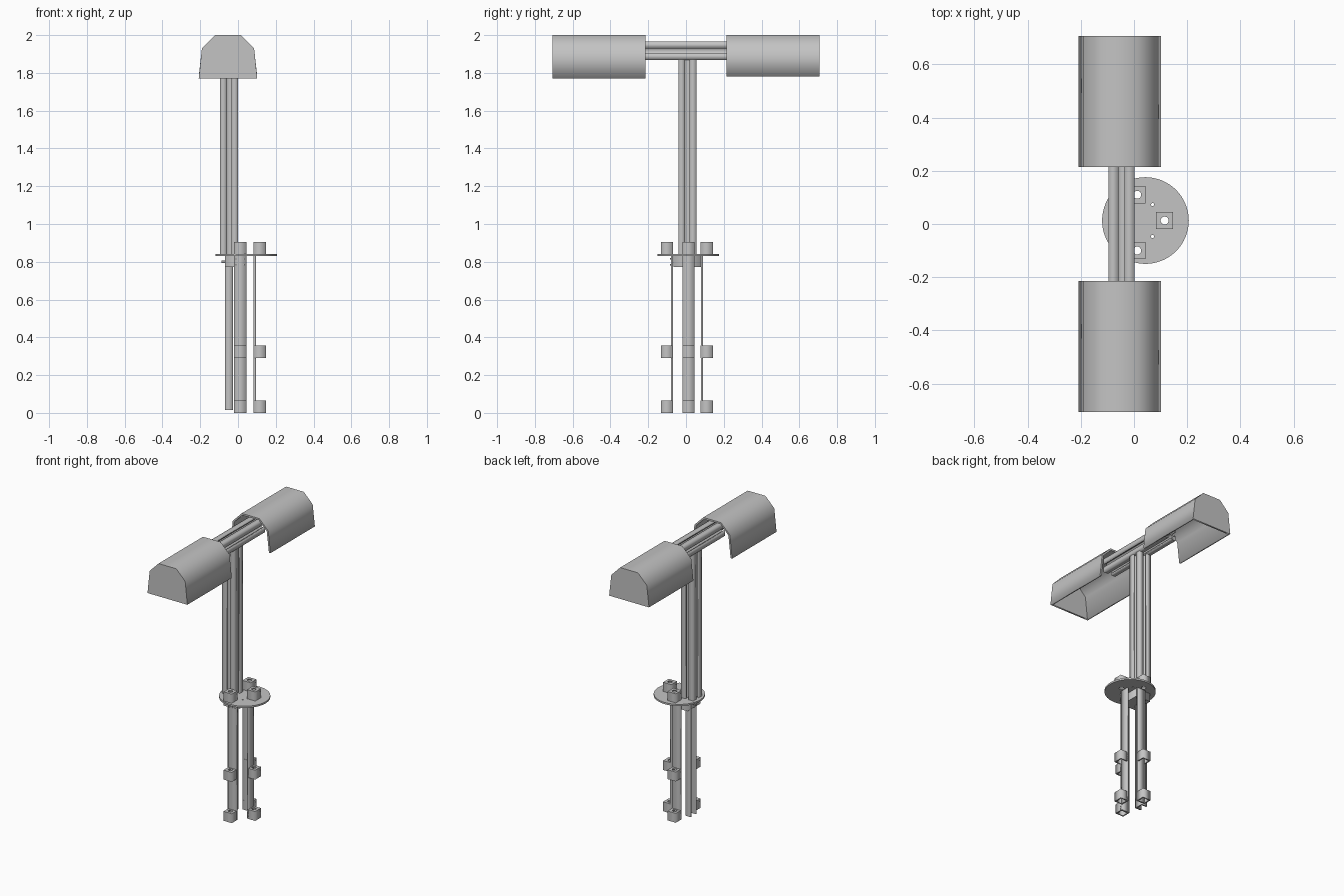
import bpy
from math import pi, sin, cos

if "Cube" in bpy.data.objects:
    bpy.data.objects.remove(bpy.data.objects["Cube"])

grey = bpy.data.materials.new("light grey metal")
grey.use_nodes = True
grey.diffuse_color = (0.55, 0.55, 0.55, 1)
grey.node_tree.nodes["Principled BSDF"].inputs["Base Color"].default_value = grey.diffuse_color


def rect(x0, x1, y0, y1):
    return [(x0, y0), (x1, y0), (x1, y1), (x0, y1)]


def square(x, y, half):
    return rect(x - half, x + half, y - half, y + half)


def circle(x, y, r, n=24):
    return [(x + r * cos(2 * pi * i / n), y + r * sin(2 * pi * i / n)) for i in range(n)]


def prism(name, loops, a, b, along_y=False):
    """Extrude closed outlines (inner ones become holes) from a to b along z or y."""
    curve = bpy.data.curves.new(name, "CURVE")
    curve.dimensions = "2D"
    curve.fill_mode = "BOTH"
    curve.extrude = (b - a) / 2
    for loop in loops:
        spline = curve.splines.new("POLY")
        spline.points.add(len(loop) - 1)
        for p, (x, y) in zip(spline.points, loop):
            p.co = (x, y, 0, 1)
        spline.use_cyclic_u = True
    ob = bpy.data.objects.new(name, curve)
    bpy.context.collection.objects.link(ob)
    mid = (a + b) / 2
    if along_y:
        ob.rotation_euler.x = pi / 2
        ob.location.y = mid
    else:
        ob.location.z = mid
    curve.materials.append(grey)
    bpy.ops.object.select_all(action="DESELECT")
    ob.select_set(True)
    bpy.context.view_layer.objects.active = ob
    bpy.ops.object.convert(target="MESH")
    return bpy.context.object


def slotted(cx, cy, h=0.048):
    """Square rail section with a T slot in every side."""
    side = [(-h, -h), (-0.012, -h), (-0.012, -h + 0.01), (-0.026, -h + 0.01),
            (-0.012, -0.018), (0.012, -0.018), (0.026, -h + 0.01),
            (0.012, -h + 0.01), (0.012, -h)]
    pts = []
    for _ in range(4):
        pts += [(cx + x, cy + y) for x, y in side]
        side = [(-y, x) for x, y in side]
    return pts


# Upright post and cross beam
prism("upright_post", [slotted(-0.047, 0.007)], 0.84, 1.87)
prism("cross_beam", [slotted(-0.047, 1.917)], -0.3, 0.3, True)


# Lamp hoods, open below and at the inner end
def hood_outline(bottom, t):
    half = [(0.155 - t, bottom), (0.138 - t, 1.93 - t * 0.4), (0.069 - t * 0.4, 2.0 - t)]
    right = [(-0.053 + x, z) for x, z in half]
    left = [(-0.053 - x, z) for x, z in reversed(half)]
    return right + left


for name, bottom, inner, outer in (("front", 1.77, -0.215, -0.708), ("back", 1.78, 0.215, 0.708)):
    shell = hood_outline(bottom, 0) + hood_outline(bottom, 0.012)[::-1]
    prism(name + "_hood", [shell], min(inner, outer), max(inner, outer), True)
    cap = outer - 0.012 if outer > 0 else outer + 0.012
    prism(name + "_hood_end", [hood_outline(bottom, 0.001)],
          min(cap, outer), max(cap, outer), True)

# Round deck with through holes
sockets = {"left": (0.115, 0.013), "back": (0.012, 0.11), "front": (0.012, -0.1)}
holes = [circle(x, y, 0.015) for x, y in sockets.values()]
holes += [circle(0.07, y, 0.006, 12) for y in (-0.047, 0.073)]
prism("round_deck", [circle(0.043, 0.013, 0.163, 64)] + holes, 0.83, 0.842)

# Hollow sockets on three sides, at three heights
for side, (x, y) in sockets.items():
    for level, z in (("lower", 0.0), ("middle", 0.29), ("upper", 0.84)):
        name = side + "_" + level + "_socket"
        prism(name, [square(x, y, 0.032), square(x, y, 0.024)], z, z + 0.058)
        prism(name + "_top", [square(x, y, 0.032), circle(x, y, 0.015)], z + 0.058, z + 0.066)

# Flat legs carrying the sockets
prism("left_leg", [rect(0.083, 0.094, -0.019, 0.045)], 0, 0.83)
prism("back_leg", [rect(-0.02, 0.044, 0.079, 0.089)], 0, 0.83)
prism("front_leg", [rect(-0.02, 0.044, -0.08, -0.069)], 0, 0.83)

# Channel leg on the right side
channel = [(-0.07, -0.019), (-0.026, -0.019), (-0.026, 0.045), (-0.07, 0.045),
           (-0.07, 0.037), (-0.034, 0.037), (-0.034, -0.011), (-0.07, -0.011)]
prism("right_channel_leg", [channel], 0.015, 0.83)

# Mounting block under the deck, with bolts
prism("mounting_block", [rect(-0.068, 0.045, -0.066, 0.079)], 0.772, 0.83)
for x in (-0.008, 0.012, 0.032):
    for z in (0.785, 0.815):
        prism("front_bolt", [circle(x, z, 0.004, 8)], -0.085, -0.08, True)
bolt = prism("right_bolt", [circle(0, 0, 0.006, 12)], -0.01, 0.01)
bolt.rotation_euler.y = pi / 2
bolt.location = (-0.078, 0.013, 0.8)
